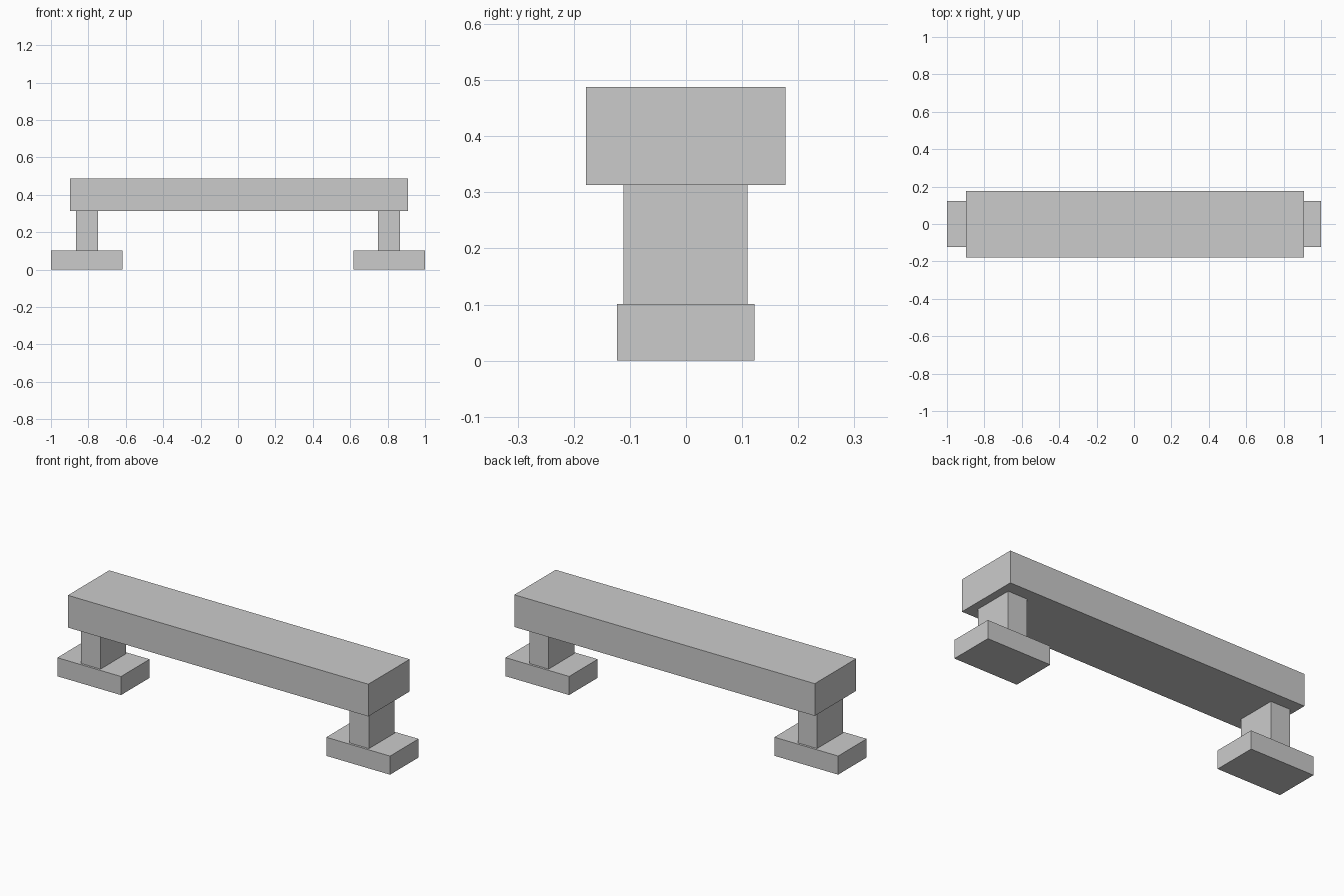
import bpy

if "Cube" in bpy.data.objects:
    bpy.data.objects.remove(bpy.data.objects["Cube"])


def box(name, x, y, z):
    """Add a box spanning the given (min, max) ranges."""
    bpy.ops.mesh.primitive_cube_add(
        size=1, location=[(a + b) / 2 for a, b in (x, y, z)])
    ob = bpy.context.object
    ob.name = name
    ob.scale = [b - a for a, b in (x, y, z)]
    bpy.ops.object.transform_apply(location=False, rotation=False, scale=True)
    return ob


FOOT_TOP, SEAT_BOTTOM, SEAT_TOP = 0.101, 0.313, 0.488

# Thick seat slab, very slightly off centre
box("seat", (-0.898, 0.908), (-0.178, 0.177), (SEAT_BOTTOM, SEAT_TOP))

# Post and flat foot at each end
for side, s in (("left", -1), ("right", 1)):
    box(f"{side}_leg", sorted((s * 0.749, s * 0.865)), (-0.111, 0.11),
        (FOOT_TOP, SEAT_BOTTOM))
    box(f"{side}_foot", sorted((s * 0.617, s * 1.0)), (-0.123, 0.122),
        (0, FOOT_TOP))
